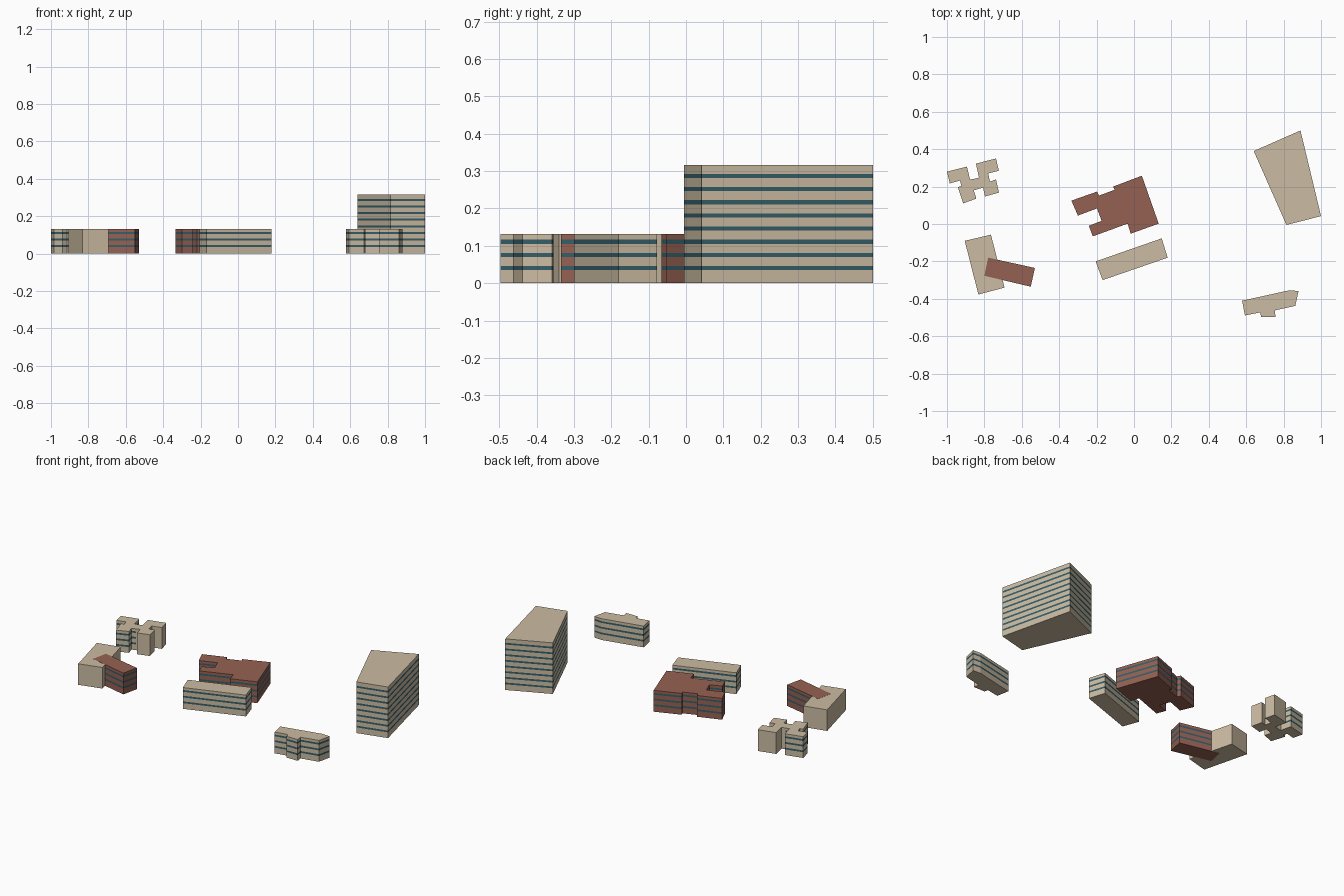
import bpy, bmesh

def material(name, rgb):
    m = bpy.data.materials.new(name)
    m.diffuse_color = (*rgb, 1)
    return m

STONE = material("stone", (0.60, 0.50, 0.36))
BRICK = material("brick", (0.30, 0.12, 0.085))
GLASS = material("window_band", (0.035, 0.11, 0.14))
FLOOR, FIRST, HALF = 0.0352, 0.0407, 0.0055   # storey pitch, first band, half band height

def building(name, outline, height, wall, bands, base=0.0):
    """Extrude a footprint in horizontal layers; every second layer is glazing."""
    levels = [base]
    for i in range(bands):
        z = FIRST + FLOOR * i
        levels += [z - HALF, z + HALF]
    levels.append(height)
    bm = bmesh.new()
    rings = [[bm.verts.new((x, y, z)) for x, y in outline] for z in levels]
    n = len(outline)
    for k in range(len(rings) - 1):
        lo, hi = rings[k], rings[k + 1]
        for i in range(n):
            j = (i + 1) % n
            f = bm.faces.new((lo[i], lo[j], hi[j], hi[i]))
            f.material_index = k % 2
    bm.faces.new(rings[0][::-1])
    bm.faces.new(rings[-1])
    bmesh.ops.recalc_face_normals(bm, faces=bm.faces)
    me = bpy.data.meshes.new(name)
    bm.to_mesh(me)
    bm.free()
    me.materials.append(wall)
    me.materials.append(GLASS)
    ob = bpy.data.objects.new(name, me)
    bpy.context.collection.objects.link(ob)
    return ob

LOW, HIGH = 0.132, 0.317

# Tall block
building("tower", [(0.64, 0.39), (0.815, -0.005), (1.0, 0.042), (0.89, 0.50)],
         HIGH, STONE, 8)

# Big brick hall with wings
building("brick_hall", [
    (-0.335, 0.125), (-0.30, 0.045), (-0.198, 0.083), (-0.173, 0.017),
    (-0.242, -0.010), (-0.220, -0.066), (-0.034, 0.002), (-0.018, -0.052),
    (0.132, 0.002), (0.042, 0.258), (-0.112, 0.20), (-0.103, 0.183),
    (-0.187, 0.152), (-0.198, 0.173)], LOW, BRICK, 3)

# Long slab in front of the hall
building("long_slab", [(-0.205, -0.20), (-0.168, -0.30), (0.18, -0.18), (0.148, -0.077)],
         LOW, STONE, 3)

# Small slab with a porch
building("porch_slab", [
    (0.578, -0.41), (0.593, -0.489), (0.674, -0.473), (0.68, -0.497),
    (0.757, -0.497), (0.752, -0.462), (0.862, -0.438), (0.88, -0.358),
    (0.828, -0.355)], LOW, STONE, 3)

# Plain block crossed by a brick wing
building("plain_block", [(-0.905, -0.09), (-0.832, -0.377), (-0.692, -0.34), (-0.765, -0.057)],
         LOW - 0.0008, STONE, 0, base=0.0006)
building("brick_wing", [(-0.78, -0.18), (-0.80, -0.277), (-0.552, -0.335), (-0.53, -0.235)],
         LOW, BRICK, 3)

# Cross-shaped pair: glazed west half, plain east half
building("cross_west", [
    (-1.0, 0.28), (-0.985, 0.217), (-0.93, 0.232), (-0.923, 0.203),
    (-0.942, 0.197), (-0.913, 0.11), (-0.843, 0.136), (-0.857, 0.18),
    (-0.832, 0.187), (-0.853, 0.242), (-0.877, 0.238), (-0.893, 0.307)],
    LOW, STONE, 3)
building("cross_east", [
    (-0.853, 0.242), (-0.832, 0.187), (-0.807, 0.195), (-0.797, 0.147),
    (-0.722, 0.168), (-0.738, 0.238), (-0.77, 0.227), (-0.78, 0.270),
    (-0.722, 0.285), (-0.738, 0.35), (-0.845, 0.323), (-0.829, 0.248)],
    LOW, STONE, 0)
